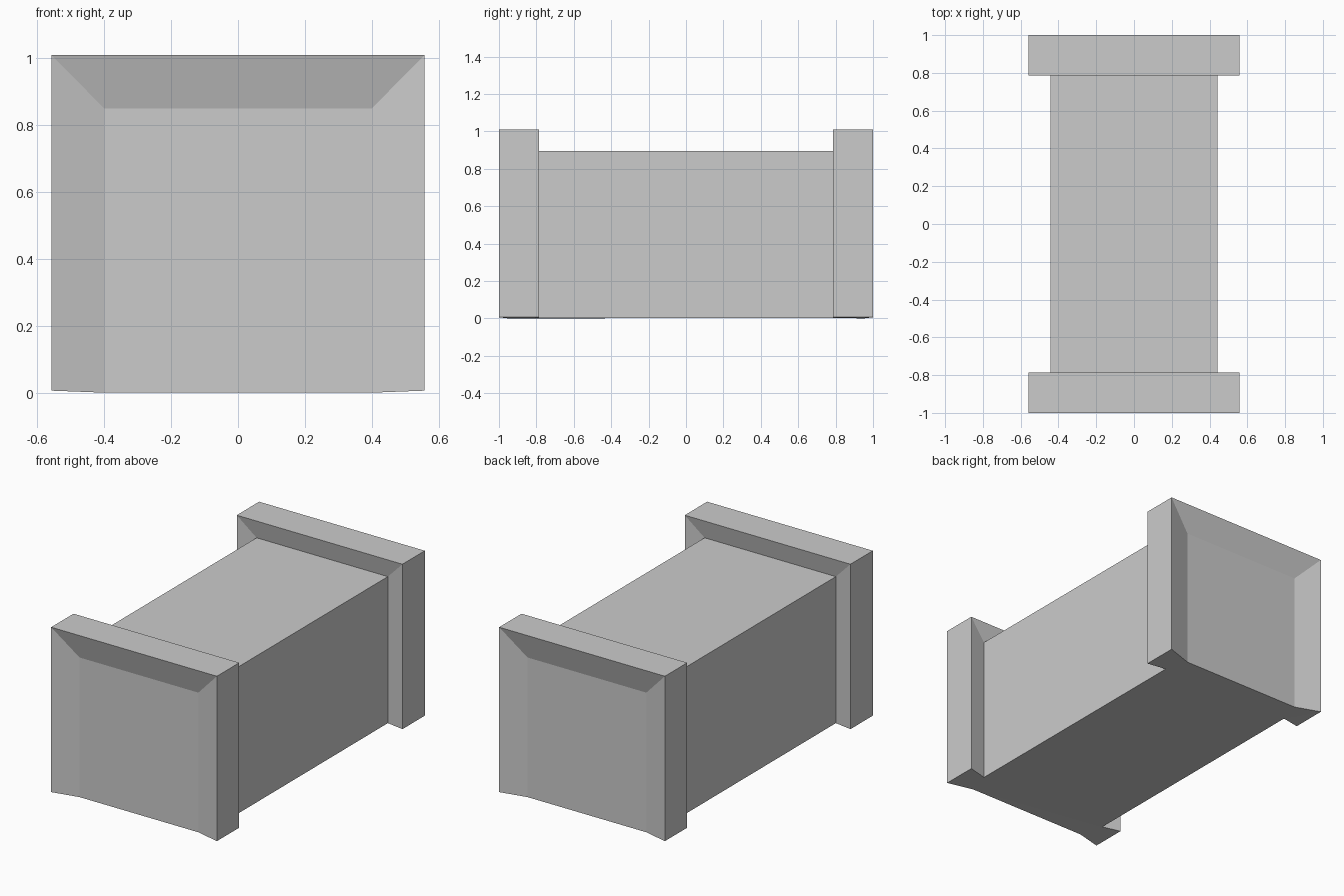
import bpy, bmesh

if "Cube" in bpy.data.objects:
    bpy.data.objects.remove(bpy.data.objects["Cube"])

# Front half of the sections, end to middle: y, half width, top z, bottom z
half = [
    (-0.953, 0.40, 0.85, 0.0),     # recessed end panel
    (-1.0, 0.558, 1.01, 0.006),    # outer rim of end flange
    (-0.785, 0.558, 1.01, 0.006),  # inner rim of end flange
    (-0.81, 0.442, 0.894, 0.002),  # body meets the flange
]
sections = half + [(-y, w, t, b) for y, w, t, b in reversed(half)]

bm = bmesh.new()
# Each section is an upside-down U: left foot, left top, right top, right foot
rings = [[bm.verts.new(p) for p in
          ((-w, y, b), (-w, y, t), (w, y, t), (w, y, b))]
         for y, w, t, b in sections]

# Sides and top
for a, c in zip(rings, rings[1:]):
    for i in range(3):
        bm.faces.new((a[i], a[i + 1], c[i + 1], c[i]))

# End panels
bm.faces.new(rings[0])
bm.faces.new(rings[-1])

# One underside following the notched outline
under = bm.faces.new([r[0] for r in rings] + [r[3] for r in reversed(rings)])
bmesh.ops.triangulate(bm, faces=[under], ngon_method='EAR_CLIP')
bmesh.ops.recalc_face_normals(bm, faces=bm.faces)

mesh = bpy.data.meshes.new("flanged_block")
bm.to_mesh(mesh)
bm.free()
bpy.context.collection.objects.link(bpy.data.objects.new("flanged_block", mesh))
